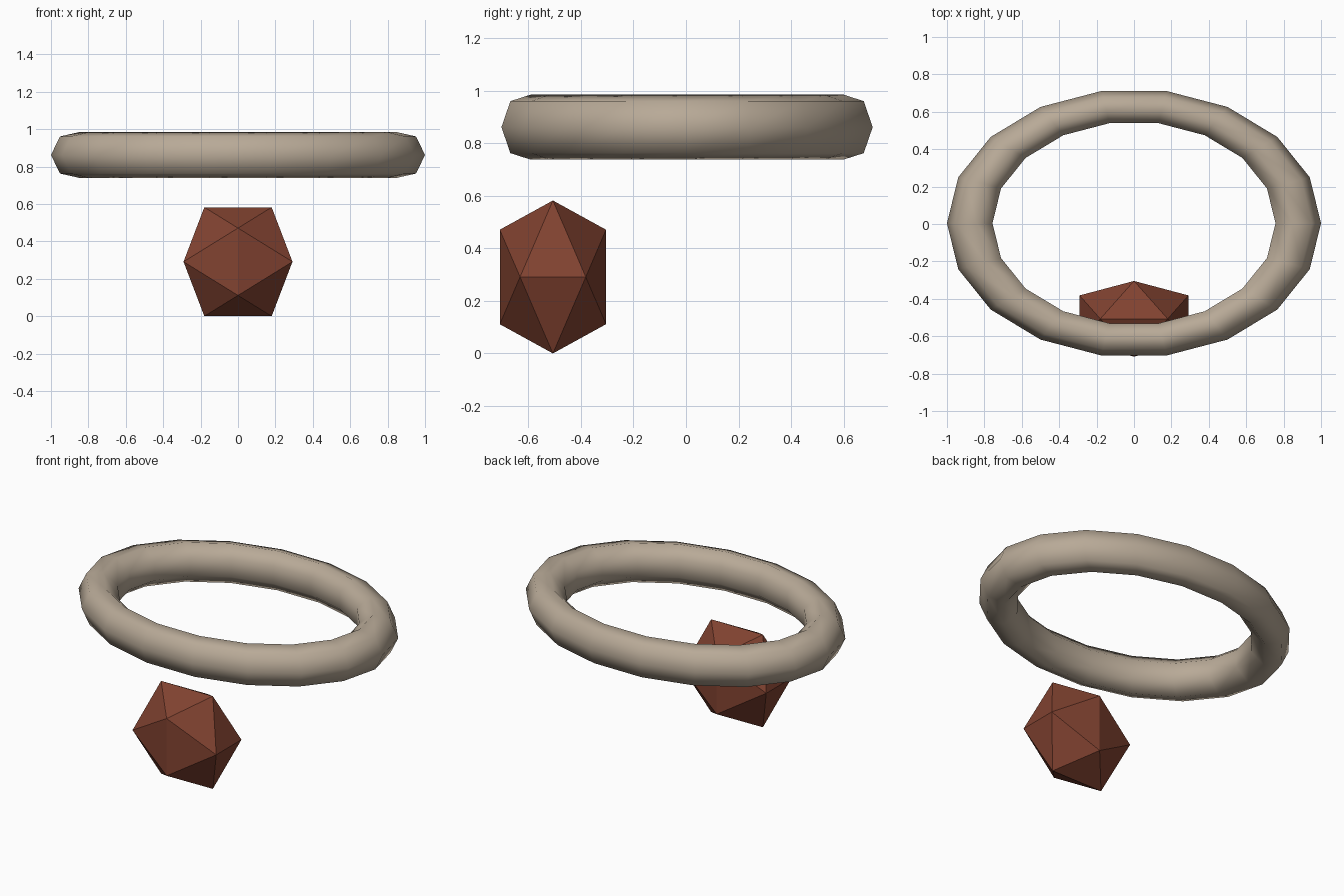
import bpy, bmesh, math

if "Cube" in bpy.data.objects:
    bpy.data.objects.remove(bpy.data.objects["Cube"])


def paint(obj, name, color):
    mat = bpy.data.materials.new(name)
    mat.diffuse_color = (*color, 1)
    mat.use_nodes = True
    mat.node_tree.nodes["Principled BSDF"].inputs["Base Color"].default_value = mat.diffuse_color
    obj.data.materials.append(mat)


# Oval ring: 18-sided, seven-sided cross-section, squashed in y
bpy.ops.mesh.primitive_torus_add(major_segments=18, minor_segments=7,
                                 major_radius=0.872, minor_radius=0.128)
ring = bpy.context.object
ring.name = "oval_ring"
for v in ring.data.vertices:
    v.co.y = v.co.y * 0.718 + 0.004
    v.co.z = v.co.z * 0.99 + 0.862
bpy.ops.object.shade_smooth()
paint(ring, "tan", (0.48, 0.40, 0.31))

# Faceted gem: golden-ratio icosahedron, flattened in y
phi = (1 + math.sqrt(5)) / 2
a = 0.18
bm = bmesh.new()
for s in (-1, 1):
    for t in (-phi, phi):
        for x, y, z in ((s, 0, t), (0, t, s), (t, s, 0)):
            bm.verts.new((a * x, a * y * 0.695 - 0.507, a * z + a * phi))
bmesh.ops.convex_hull(bm, input=bm.verts)
bmesh.ops.recalc_face_normals(bm, faces=bm.faces)
mesh = bpy.data.meshes.new("gem")
bm.to_mesh(mesh)
bm.free()
gem = bpy.data.objects.new("gem", mesh)
bpy.context.collection.objects.link(gem)
paint(gem, "red_brown", (0.22, 0.055, 0.03))
